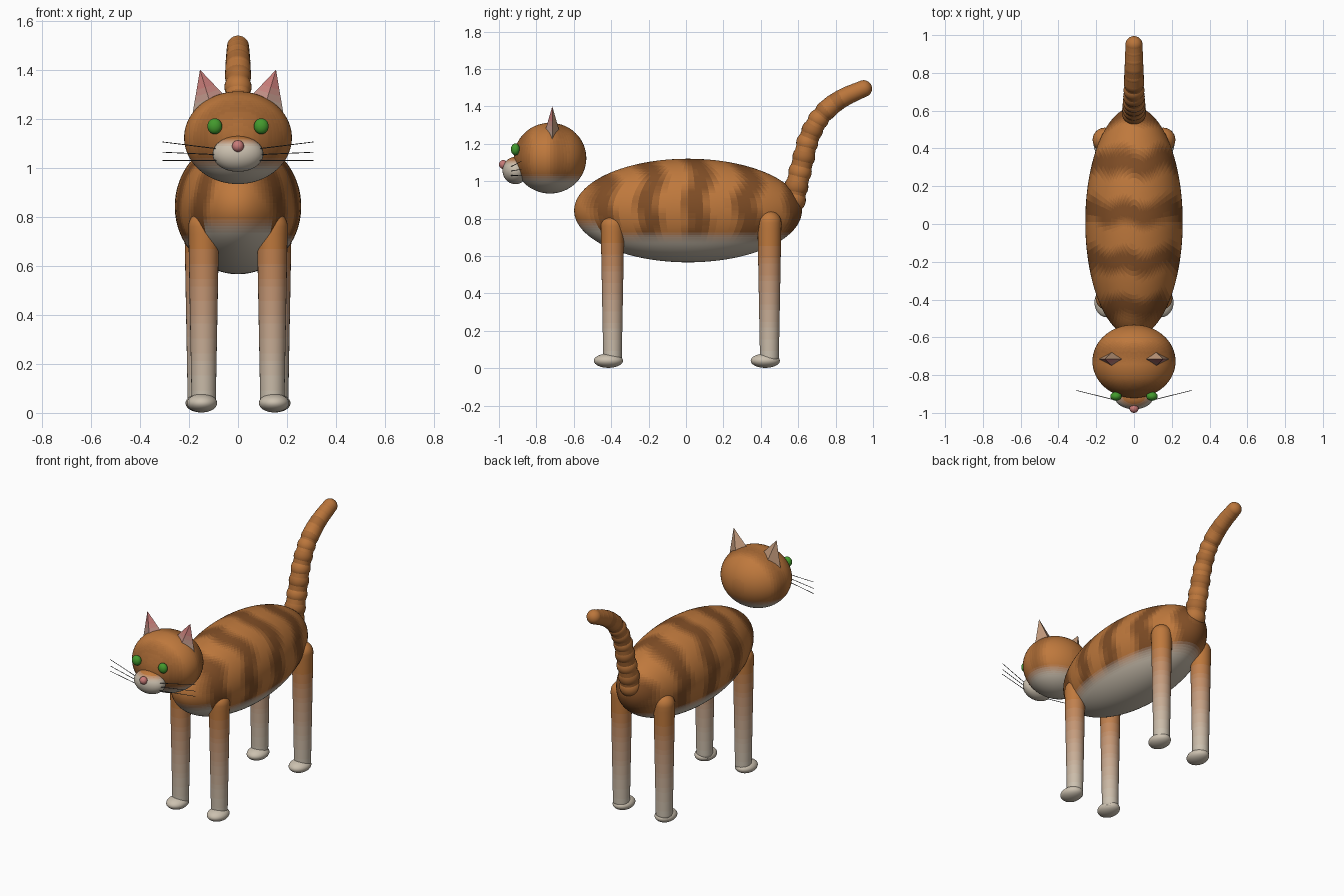
import bpy, bmesh, math
from mathutils import Vector, Matrix

if "Cube" in bpy.data.objects:
    bpy.data.objects.remove(bpy.data.objects["Cube"])

BROWN, DARK = (0.52, 0.19, 0.046), (0.215, 0.075, 0.019)
CREAM, PINK, GREEN, BLACK = (0.60, 0.53, 0.43), (0.58, 0.20, 0.19), (0.056, 0.32, 0.026), (0.06, 0.06, 0.06)


def mix(a, b, t):
    # quantised blend keeps the number of fur shades small
    t = round(max(0, min(1, t)) * 12) / 12
    return tuple(round(p + (q - p) * t, 3) for p, q in zip(a, b))


def material(color):
    name = "colour_%d_%d_%d" % tuple(int(c * 1000) for c in color)
    mat = bpy.data.materials.get(name)
    if not mat:
        mat = bpy.data.materials.new(name)
        mat.diffuse_color = (*color, 1)
        mat.use_nodes = True
        mat.node_tree.nodes["Principled BSDF"].inputs["Base Color"].default_value = mat.diffuse_color
    return mat


def finish(name, bm, color, smooth=True):
    """color is one RGB or a function of a face giving an RGB"""
    mesh = bpy.data.meshes.new(name)
    slots = {}
    for f in bm.faces:
        c = color(f) if callable(color) else color
        if c not in slots:
            slots[c] = len(slots)
            mesh.materials.append(material(c))
        f.material_index = slots[c]
        f.smooth = smooth
    bm.to_mesh(mesh)
    bm.free()
    obj = bpy.data.objects.new(name, mesh)
    bpy.context.collection.objects.link(obj)
    return obj


def ball(name, loc, radii, color, seg=32, rings=20):
    bm = bmesh.new()
    bmesh.ops.create_uvsphere(bm, u_segments=seg, v_segments=rings, radius=1)
    bmesh.ops.transform(bm, verts=bm.verts, matrix=Matrix.Translation(loc) @ Matrix.Diagonal((*radii, 1)))
    return finish(name, bm, color)


def rod(name, a, b, r1, r2, color, seg=24):
    a, b = Vector(a), Vector(b)
    bm = bmesh.new()
    bmesh.ops.create_cone(bm, cap_ends=False, segments=seg, radius1=r1, radius2=r2, depth=(b - a).length)
    rot = (b - a).to_track_quat('Z', 'Y').to_matrix().to_4x4()
    bmesh.ops.transform(bm, verts=bm.verts, matrix=Matrix.Translation((a + b) / 2) @ rot)
    return finish(name, bm, color)


# striped fur with pale undersides and chest
def body_fur(f):
    c = f.calc_center_median()
    y = c.y + 0.015 * math.sin(c.z * 30) + 0.015 * math.sin(c.x * 30)
    fur = mix(BROWN, DARK, 0.4 + 0.75 * math.cos((y - 0.07) * 2 * math.pi / 0.26))
    chest = 0.06 if c.y < -0.4 and abs(c.x) < 0.14 else 0
    return mix(CREAM, fur, (c.z - 0.67 - chest) / 0.06)


def head_fur(f):
    c = f.calc_center_median()
    fur = mix(BROWN, DARK, 0.15 + 0.4 * math.cos((c.y + 0.68) * 2 * math.pi / 0.2))
    return mix(CREAM, fur, (c.z - 0.99) / 0.05)


def muzzle_fur(f):
    return mix(CREAM, BROWN, (f.calc_center_median().z - 1.09) / 0.03)


ball("body", (0, 0.011, 0.843), (0.258, 0.609, 0.277), body_fur, 96, 64)
ball("head", (0, -0.727, 1.123), (0.22, 0.194, 0.189), head_fur, 64, 48)
ball("muzzle", (0, -0.912, 1.057), (0.104, 0.069, 0.073), muzzle_fur)
ball("nose", (0, -0.977, 1.089), (0.024, 0.023, 0.024), PINK)


# leg: tapered tube with a rounded top, built as a lathe
def leg(name, x, y, top, r1, r2):
    prof = [(0, 0.03)] + [(r2 + (r1 - r2) * i / 24, 0.03 + (top - 0.03) * i / 24) for i in range(25)]
    prof += [(r1 * math.cos(i * math.pi / 16), top + r1 * math.sin(i * math.pi / 16)) for i in range(1, 9)]
    bm = bmesh.new()
    vs = [bm.verts.new((r, 0, z)) for r, z in prof]
    es = [bm.edges.new(p) for p in zip(vs, vs[1:])]
    bmesh.ops.spin(bm, geom=vs + es, cent=(0, 0, 0), axis=(0, 0, 1), angle=2 * math.pi, steps=28)
    bmesh.ops.remove_doubles(bm, verts=bm.verts, dist=1e-4)
    bmesh.ops.recalc_face_normals(bm, faces=bm.faces)
    bmesh.ops.translate(bm, verts=bm.verts, vec=(x, y, 0))
    finish(name, bm, lambda f: mix(CREAM, BROWN, (f.calc_center_median().z - 0.08) / 0.6))


# ear: flattened four-sided spike leaning outward, front fading from pink tip to pale base
def ear(name, s):
    rows, bm = 8, bmesh.new()
    tip = bm.verts.new((0, 0, 0.5))
    rings = [[bm.verts.new((x * (1 - k / rows), y * (1 - k / rows), k / rows - 0.5))
              for x, y in ((1, 0), (0, 1), (-1, 0), (0, -1))] for k in range(rows)]
    for i in range(4):
        j = (i + 1) % 4
        for a, b in zip(rings, rings[1:]):
            bm.faces.new((a[i], a[j], b[j], b[i]))
        bm.faces.new((rings[-1][i], rings[-1][j], tip))
    bm.faces.new(rings[0][::-1])
    m = (Matrix.Translation((s * 0.126, -0.715, 1.305)) @ Matrix.Rotation(s * math.radians(17), 4, 'Y')
         @ Matrix.Diagonal((0.1, 0.055, 0.2, 1)))
    bmesh.ops.transform(bm, verts=bm.verts, matrix=m)
    bm.normal_update()

    def fur(f):
        if f.normal.y < -0.3:
            return mix(mix(CREAM, DARK, 0.3), PINK, (f.calc_center_median().z - 1.24) / 0.1)
        return mix(BROWN, CREAM, 0.4)
    finish(name, bm, fur, smooth=False)


for side, s in (("right", 1), ("left", -1)):
    leg("front_leg_" + side, s * 0.14, -0.393, 0.76, 0.063, 0.049)
    leg("hind_leg_" + side, s * 0.155, 0.446, 0.777, 0.064, 0.05)
    ball("front_paw_" + side, (s * 0.147, -0.415, 0.04), (0.062, 0.078, 0.038), CREAM)
    ball("hind_paw_" + side, (s * 0.152, 0.424, 0.04), (0.062, 0.078, 0.038), CREAM)
    ear("ear_" + side, s)
    ball("eye_" + side, (s * 0.095, -0.912, 1.17), (0.03, 0.024, 0.032), GREEN)
    for i, (z1, z2) in enumerate(((1.075, 1.106), (1.053, 1.064), (1.03, 1.03))):
        rod("whisker_%s_%d" % (side, i), (s * 0.06, -0.942, z1), (s * 0.308, -0.88, z2), 0.002, 0.0015, BLACK, 8)

# tail: chain of shrinking beads joined by short tubes, smoother towards the tip
path = [(.575, .90), (.59, .97), (.61, 1.05), (.63, 1.13), (.648, 1.205), (.675, 1.272), (.708, 1.33),
        (.745, 1.375), (.785, 1.41), (.825, 1.437), (.868, 1.46), (.91, 1.478), (.95, 1.495)]
radii = [0.066 - 0.021 * i / (len(path) - 1) for i in range(len(path))]
for i, ((y, z), r) in enumerate(zip(path, radii)):
    shade = mix(BROWN, DARK, 0.45 if i % 2 and i < 10 else 0.1)
    ball("tail_bead_%d" % i, (0, y, z), (r, r, r), shade, 24, 16)
    if i:
        k = 0.9 if i < 8 else 0.99
        rod("tail_link_%d" % i, (0, *path[i - 1]), (0, y, z), radii[i - 1] * k, r * k, shade)
